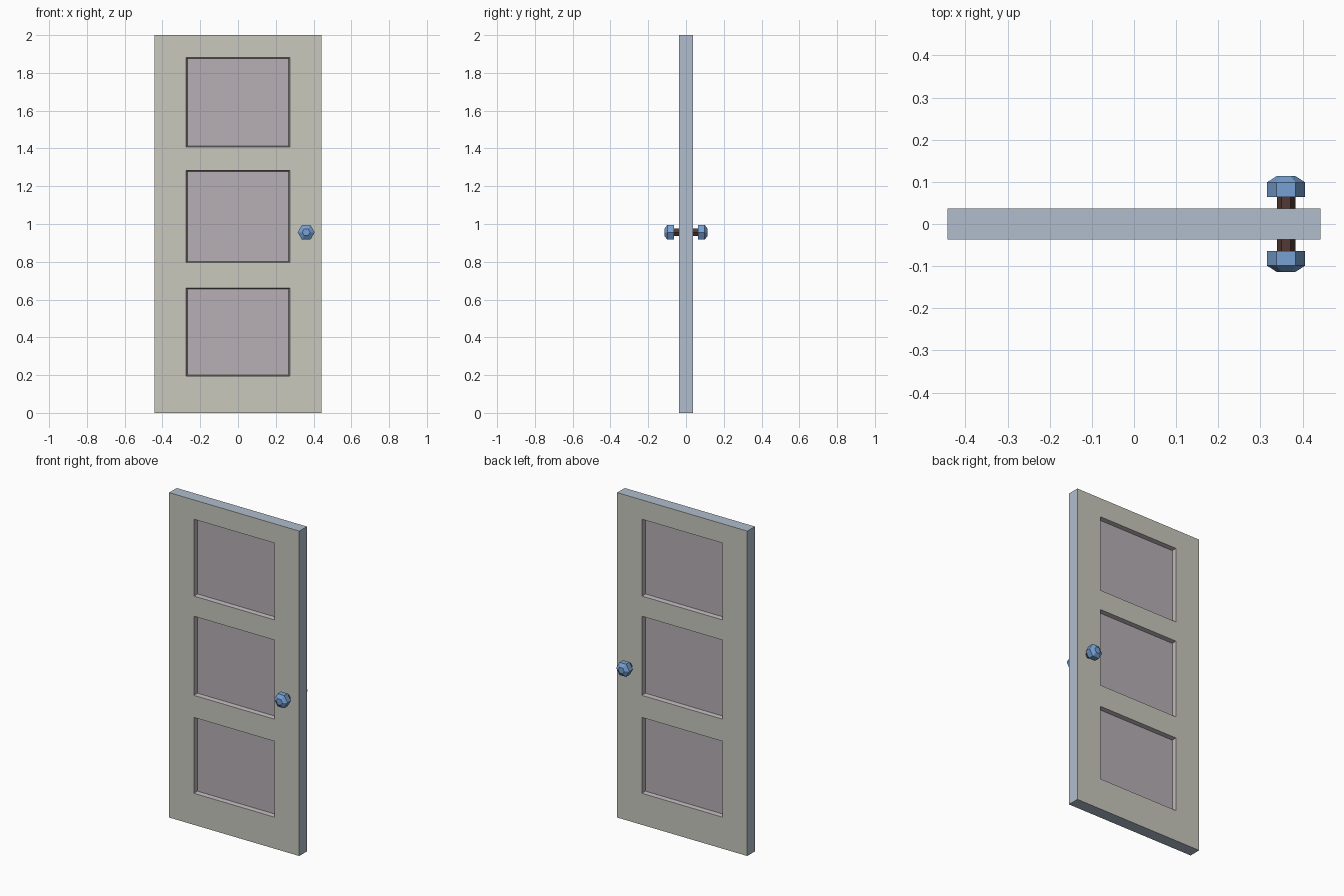
import bpy, bmesh, math
from mathutils import Matrix, Vector

if "Cube" in bpy.data.objects:
    bpy.data.objects.remove(bpy.data.objects["Cube"])

def lin(c):
    c /= 255
    return c / 12.92 if c <= 0.04045 else ((c + 0.055) / 1.055) ** 2.4

def material(name, r, g, b):
    m = bpy.data.materials.new(name)
    m.diffuse_color = (lin(r), lin(g), lin(b), 1)
    m.use_nodes = True
    m.node_tree.nodes["Principled BSDF"].inputs["Base Color"].default_value = m.diffuse_color
    return m

frame = material("grey beige", 200, 200, 190)
edge = material("pale blue grey", 177, 190, 205)
panel = material("mauve grey", 183, 175, 180)
blue = material("knob blue", 118, 160, 210)
brown = material("dark brown", 82, 57, 52)

def make(name, bm, mats):
    me = bpy.data.meshes.new(name)
    bm.normal_update()
    bm.to_mesh(me)
    bm.free()
    for m in mats:
        me.materials.append(m)
    ob = bpy.data.objects.new(name, me)
    bpy.context.collection.objects.link(ob)
    return ob

# door slab with three recessed panels on each side
W, T, H = 0.443, 0.037, 2.0
PX = 0.274
PANELS = [(0.194, 0.661), (0.797, 1.284), (1.408, 1.881)]
bm = bmesh.new()
bmesh.ops.create_cube(bm, size=1, matrix=Matrix.Translation((0, 0, H / 2))
                      @ Matrix.Diagonal((2 * W, 2 * T, H, 1)))
cuts = [((x, 0, 0), (1, 0, 0)) for x in (-PX, PX)]
cuts += [((0, 0, z), (0, 0, 1)) for p in PANELS for z in p]
for co, no in cuts:
    bmesh.ops.bisect_plane(bm, geom=bm.verts[:] + bm.edges[:] + bm.faces[:],
                           plane_co=co, plane_no=no)
bm.normal_update()
recess = []
for f in bm.faces:
    c = f.calc_center_median()
    if abs(f.normal.y) < 0.5:
        f.material_index = 1
    elif abs(c.x) < PX and any(a < c.z < b for a, b in PANELS):
        f.material_index = 2
        recess.append(f)
rims = bmesh.ops.inset_individual(bm, faces=recess, thickness=0.008, depth=-0.025)
for f in rims["faces"]:
    f.material_index = 2
make("door_slab", bm, [frame, edge, panel])

# six-sided turned part along y, from (radius, distance) rings
def hex_lathe(name, rings, side, mat):
    bm = bmesh.new()
    loops = []
    for r, d in rings:
        loops.append([bm.verts.new((0.361 + r * math.cos(i * math.pi / 3), side * d,
                                    0.956 + r * math.sin(i * math.pi / 3)))
                      for i in range(6)])
    for a, b in zip(loops, loops[1:]):
        for i in range(6):
            j = (i + 1) % 6
            bm.faces.new((a[i], a[j], b[j], b[i]))
    bm.faces.new(loops[0])
    bm.faces.new(loops[-1])
    bmesh.ops.recalc_face_normals(bm, faces=bm.faces[:])
    make(name, bm, [mat])

# knob and stem on both faces
for label, s in (("front", -1), ("back", 1)):
    hex_lathe(label + "_stem", [(0.022, 0.036), (0.022, 0.066)], s, brown)
    hex_lathe(label + "_knob", [(0.045, 0.0645), (0.045, 0.099), (0.021, 0.1145)], s, blue)
